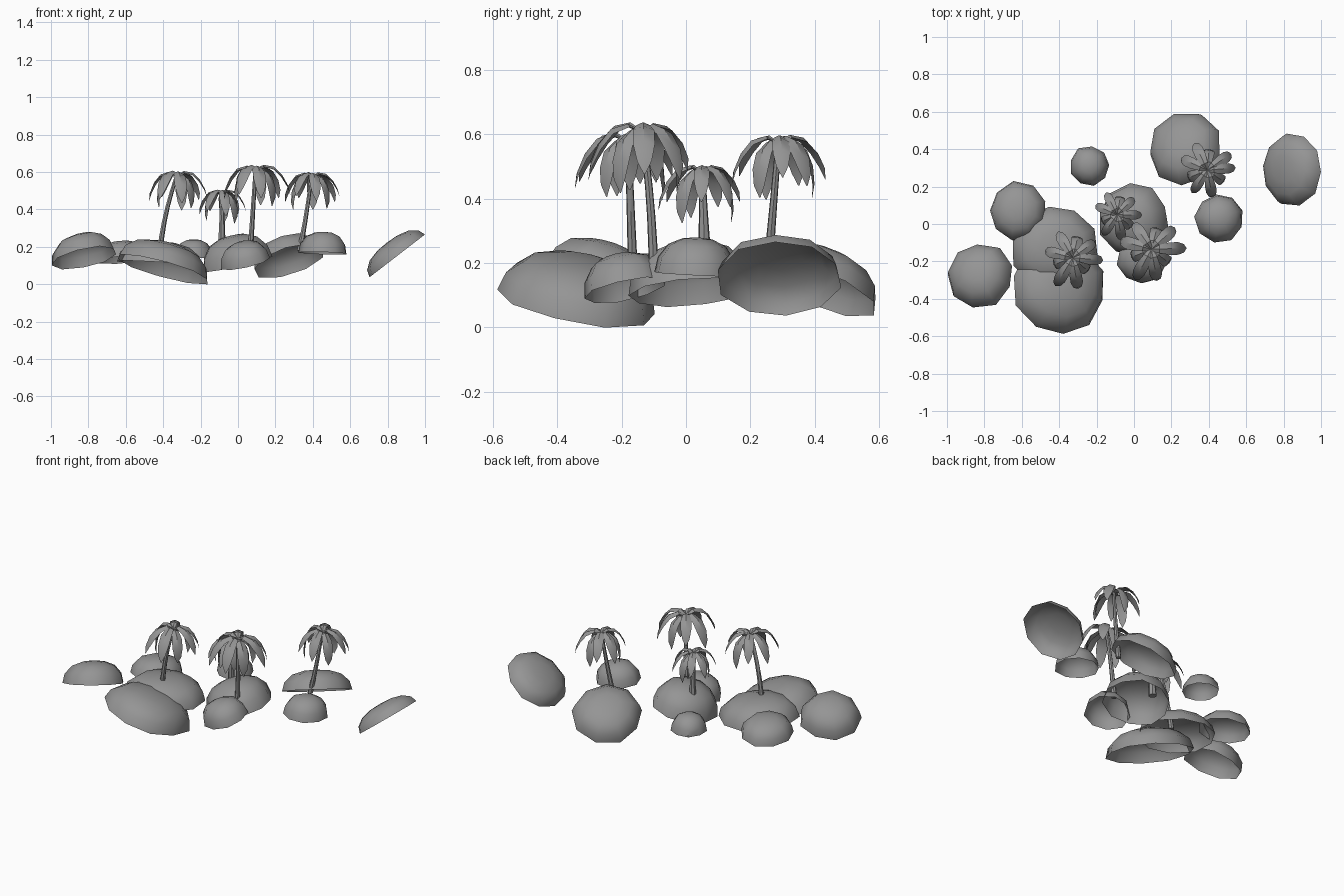
import bpy, bmesh, math, random
from mathutils import Vector, Matrix

random.seed(4)
old = bpy.data.objects.get("Cube")
if old:
    bpy.data.objects.remove(old, do_unlink=True)

# One plain grey for everything
grey = bpy.data.materials.new("plain_grey")
grey.use_nodes = True
GREY = (0.3, 0.3, 0.3, 1)
grey.diffuse_color = GREY
grey.node_tree.nodes["Principled BSDF"].inputs["Base Color"].default_value = GREY


def finish(name, bm, angle):
    bmesh.ops.recalc_face_normals(bm, faces=bm.faces)
    mesh = bpy.data.meshes.new(name)
    bm.to_mesh(mesh)
    bm.free()
    mesh.materials.append(grey)
    ob = bpy.data.objects.new(name, mesh)
    bpy.context.collection.objects.link(ob)
    bpy.ops.object.select_all(action='DESELECT')
    ob.select_set(True)
    bpy.context.view_layer.objects.active = ob
    bpy.ops.object.shade_smooth_by_angle(angle=math.radians(angle))


def bridge(bm, a, b):
    n = len(a)
    for i in range(n):
        bm.faces.new((a[i], a[(i + 1) % n], b[(i + 1) % n], b[i]))


def mound(name, rim, radius, height, up, sides=9):
    """Hollow, open-bottomed dome tilted so its axis points along up."""
    turn = Vector((0, 0, 1)).rotation_difference(Vector(up).normalized())
    wobble = [random.uniform(0.95, 1.05) for _ in range(sides)]
    phase = random.uniform(0, 1)
    bm = bmesh.new()
    rings = []
    for k, h in ((1, 0), (0.93, 0.42), (0.7, 0.78), (0.36, 0.96)):
        ring = []
        for i in range(sides):
            a = phase + math.tau * i / sides
            r = radius * k * wobble[i]
            p = Vector((r * math.cos(a), r * math.sin(a), height * h))
            ring.append(bm.verts.new(Vector(rim) + turn @ p))
        rings.append(ring)
    for a, b in zip(rings, rings[1:]):
        bridge(bm, a, b)
    pole = bm.verts.new(Vector(rim) + turn @ Vector((0, 0, height)))
    for i in range(sides):
        bm.faces.new((rings[-1][i], rings[-1][(i + 1) % sides], pole))
    finish(name, bm, 50)


def trunk(name, base, top, bend, r0, r1, sides=7, steps=5):
    """Tapered tube that bows sideways by bend on its way up."""
    base, top = Vector(base), Vector(top)
    bm = bmesh.new()
    rings = []
    for s in range(steps + 1):
        t = s / steps
        c = base.lerp(top, t) + Vector(bend) * math.sin(math.pi * t)
        r = r1 + (r0 - r1) * (1 - t) ** 1.5
        rings.append([bm.verts.new(c + Vector((r * math.cos(math.tau * i / sides),
                                               r * math.sin(math.tau * i / sides), 0)))
                      for i in range(sides)])
    for a, b in zip(rings, rings[1:]):
        bridge(bm, a, b)
    bm.faces.new(rings[-1])
    bm.faces.new(rings[0])
    finish(name, bm, 50)


# Frond profile: reach, height, half width
FROND = ((0.0, 0.0, 0.008), (0.04, 0.026, 0.021), (0.092, 0.016, 0.031),
         (0.132, -0.024, 0.031), (0.16, -0.075, 0.021), (0.172, -0.122, 0.002))


def crown(name, centre, scale, count=9):
    bm = bmesh.new()
    for i in range(count):
        droop = (0, 0.1, 0.42)[i % 3]
        size = scale * random.uniform(0.92, 1.06)
        place = (Matrix.Translation(centre)
                 @ Matrix.Rotation(math.tau * i / count + random.uniform(-0.1, 0.1), 4, 'Z')
                 @ Matrix.Rotation(droop, 4, 'Y') @ Matrix.Scale(size, 4))
        rings = []
        for x, z, w in FROND:
            # creased upper ridge, two edges and a shallow underside
            shape = ((x, -w, z - 0.45 * w), (x, 0, z), (x, w, z - 0.45 * w),
                     (x - 0.15 * w, 0, z - 0.35 * w))
            rings.append([bm.verts.new(place @ Vector(p)) for p in shape])
        for a, b in zip(rings, rings[1:]):
            bridge(bm, a, b)
        bm.faces.new(rings[0])
        bm.faces.new(rings[-1])
    finish(name, bm, 35)


# Sand mounds: rim centre, radius, height, axis
mound("far_left_mound", (0.85, 0.295, 0.15), 0.195, 0.09, (-0.61, 0, 0.79), 10)
mound("left_round_mound", (0.458, 0.033, 0.165), 0.131, 0.115, (0.03, 0.05, 1))
mound("back_palm_mound", (0.275, 0.40, 0.125), 0.203, 0.12, (-0.28, 0.35, 0.89), 9)
mound("centre_mound", (0.0, 0.02, 0.11), 0.193, 0.155, (-0.22, -0.08, 0.97), 10)
mound("front_small_mound", (0.043, -0.188, 0.115), 0.136, 0.115, (-0.23, -0.2, 0.95))
mound("back_small_mound", (-0.238, 0.31, 0.14), 0.107, 0.1, (0, 0, 1))
mound("right_back_mound", (-0.62, 0.07, 0.13), 0.157, 0.1, (-0.08, 0.12, 1))
mound("far_right_mound", (-0.815, -0.275, 0.14), 0.178, 0.128, (-0.2, 0.28, 0.94))
mound("front_big_mound", (-0.4, -0.345, 0.08), 0.254, 0.14, (0.26, 0.17, 0.95), 10)
mound("right_palm_mound", (-0.43, -0.125, 0.11), 0.23, 0.12, (0.06, 0.04, 1), 10)

# Palms: base, crown centre, trunk bend, trunk radii, crown scale
PALMS = {
    "right_palm": ((-0.42, -0.165, 0.17), (-0.328, -0.18, 0.58), (-0.012, 0, 0), 0.016, 0.011, 1.0),
    "short_palm": ((-0.09, 0.06, 0.17), (-0.09, 0.05, 0.485), (0.004, 0, 0), 0.024, 0.011, 0.83),
    "tall_palm": ((0.065, -0.1, 0.17), (0.093, -0.135, 0.61), (0, 0.006, 0), 0.016, 0.011, 1.04),
    "back_palm": ((0.33, 0.255, 0.18), (0.392, 0.288, 0.575), (0.004, 0, 0), 0.016, 0.01, 0.92),
}
for name, (base, top, bend, r0, r1, scale) in PALMS.items():
    trunk(name + "_trunk", base, top, bend, r0, r1)
    crown(name + "_crown", top, scale)
